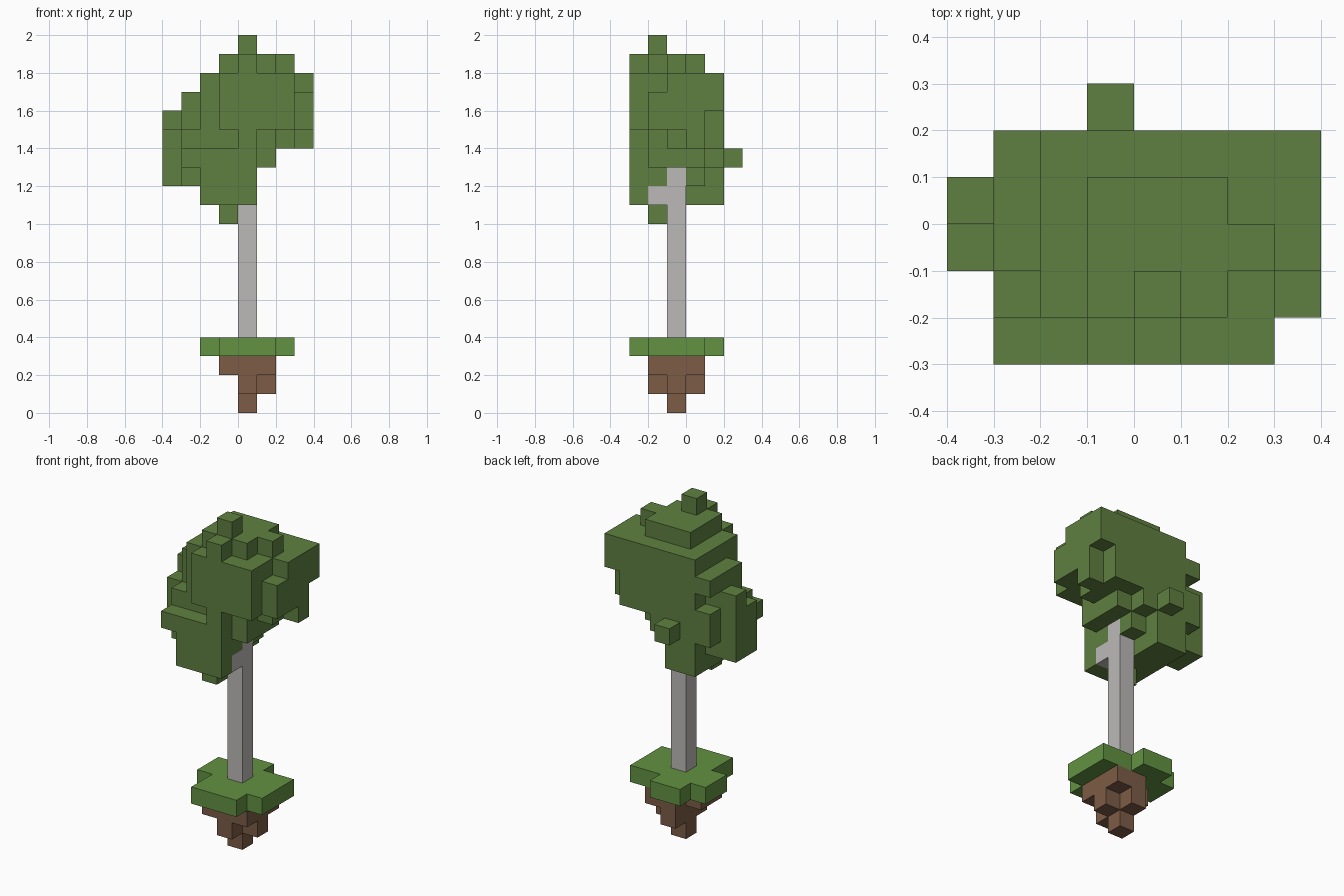
import bpy
import bmesh
from mathutils import Vector

UNIT = 0.1  # edge length of one block

default_cube = bpy.data.objects.get("Cube")
if default_cube:
    bpy.data.objects.remove(default_cube, do_unlink=True)


def make_material(name, red, green, blue):
    material = bpy.data.materials.new(name)
    material.use_nodes = True
    colour = (red, green, blue, 1)
    material.diffuse_color = colour
    material.node_tree.nodes["Principled BSDF"].inputs["Base Color"].default_value = colour
    return material


def blocks(*boxes):
    """Set of grid cells filled by boxes given as x, y and z spans."""
    return {(x, y, z)
            for x_from, x_to, y_from, y_to, z_from, z_to in boxes
            for x in range(x_from, x_to)
            for y in range(y_from, y_to)
            for z in range(z_from, z_to)}


def build_part(name, cells, material):
    """Skin the cells with their outer faces and merge the flat areas."""
    bm = bmesh.new()
    corners = {}

    def corner(position):
        key = tuple(round(value) for value in position)
        if key not in corners:
            corners[key] = bm.verts.new(Vector(key) * UNIT)
        return corners[key]

    for cell in sorted(cells):
        for axis in range(3):
            for side in (0, 1):
                neighbour = list(cell)
                neighbour[axis] += 2 * side - 1
                if tuple(neighbour) in cells:
                    continue
                u, v = Vector((0, 0, 0)), Vector((0, 0, 0))
                u[(axis + 1) % 3] = 1
                v[(axis + 2) % 3] = 1
                start = Vector(cell)
                start[axis] += side
                ring = [start, start + u, start + u + v, start + v]
                if not side:
                    ring.reverse()
                bm.faces.new([corner(point) for point in ring])
    bmesh.ops.dissolve_limit(bm, angle_limit=0.01, verts=bm.verts[:], edges=bm.edges[:])
    bmesh.ops.triangulate(bm, faces=[face for face in bm.faces if len(face.verts) > 4])
    mesh = bpy.data.meshes.new(name)
    bm.to_mesh(mesh)
    bm.free()
    mesh.materials.append(material)
    part = bpy.data.objects.new(name, mesh)
    bpy.context.collection.objects.link(part)
    return part


leaf_green = make_material("leaf green", 0.114, 0.216, 0.051)
grass_green = make_material("grass green", 0.122, 0.287, 0.054)
bark_grey = make_material("bark grey", 0.503, 0.49, 0.475)
soil_brown = make_material("soil brown", 0.205, 0.107, 0.061)

# Soil clump narrowing downwards
soil = blocks(
    (-1, 2, -2, 0, 2, 3),
    (0, 2, 0, 1, 2, 3),
    (0, 1, -2, 1, 1, 2),
    (1, 2, -1, 0, 1, 2),
    (0, 1, -1, 0, 0, 1),
)

# Grass disc with clipped corners
grass = blocks(
    (-2, 3, -1, 1, 3, 4),
    (-1, 3, -2, -1, 3, 4),
    (-1, 2, -3, -2, 3, 4),
    (-1, 1, 1, 2, 3, 4),
)

# Trunk with a short branch stub
trunk = blocks(
    (0, 1, -1, 0, 4, 13),
    (0, 1, -2, -1, 11, 12),
)

# Main crown, with notches cut from its overhanging side
crown = blocks((-2, 4, -2, 2, 14, 18)) - blocks(
    (3, 4, -2, -1, 17, 18),
    (3, 4, -2, 0, 14, 15),
    (3, 4, 1, 2, 14, 16),
    (2, 3, -2, -1, 14, 15),
)

# Stepped cap and tip
cap = blocks(
    (-1, 2, -2, 1, 18, 19),
    (2, 3, -1, 0, 18, 19),
    (0, 1, -3, -2, 18, 19),
    (0, 1, -2, -1, 19, 20),
)

# Raised front leaves
front_leaves = blocks(
    (-1, 3, -3, -2, 15, 18),
    (0, 1, -3, -2, 14, 15),
    (-2, 1, -3, -2, 11, 14),
    (-3, -2, -3, -2, 13, 14),
)

# Lower leaves around the top of the trunk
lower_leaves = blocks(
    (-2, 1, -2, 1, 12, 14),
    (-2, 0, 1, 2, 12, 14),
    (0, 1, 1, 2, 13, 14),
    (1, 2, -2, 1, 13, 14),
    (-2, 0, -2, 2, 11, 12),
    (-1, 0, 2, 3, 13, 14),
    (-1, 0, -2, -1, 10, 11),
)

# Side leaves stepping outwards
side_leaves = blocks(
    (-3, -2, -2, 1, 12, 15),
    (-3, -2, 1, 2, 13, 15),
    (-3, -2, -1, 1, 15, 16),
    (-3, -2, -1, 2, 16, 17),
    (-4, -3, 0, 1, 12, 16),
    (-4, -3, -1, 0, 12, 15),
)

canopy = (crown | cap | front_leaves | lower_leaves | side_leaves) - trunk

build_part("soil_clump", soil, soil_brown)
build_part("grass_base", grass, grass_green)
build_part("trunk", trunk, bark_grey)
build_part("leaf_canopy", canopy, leaf_green)
